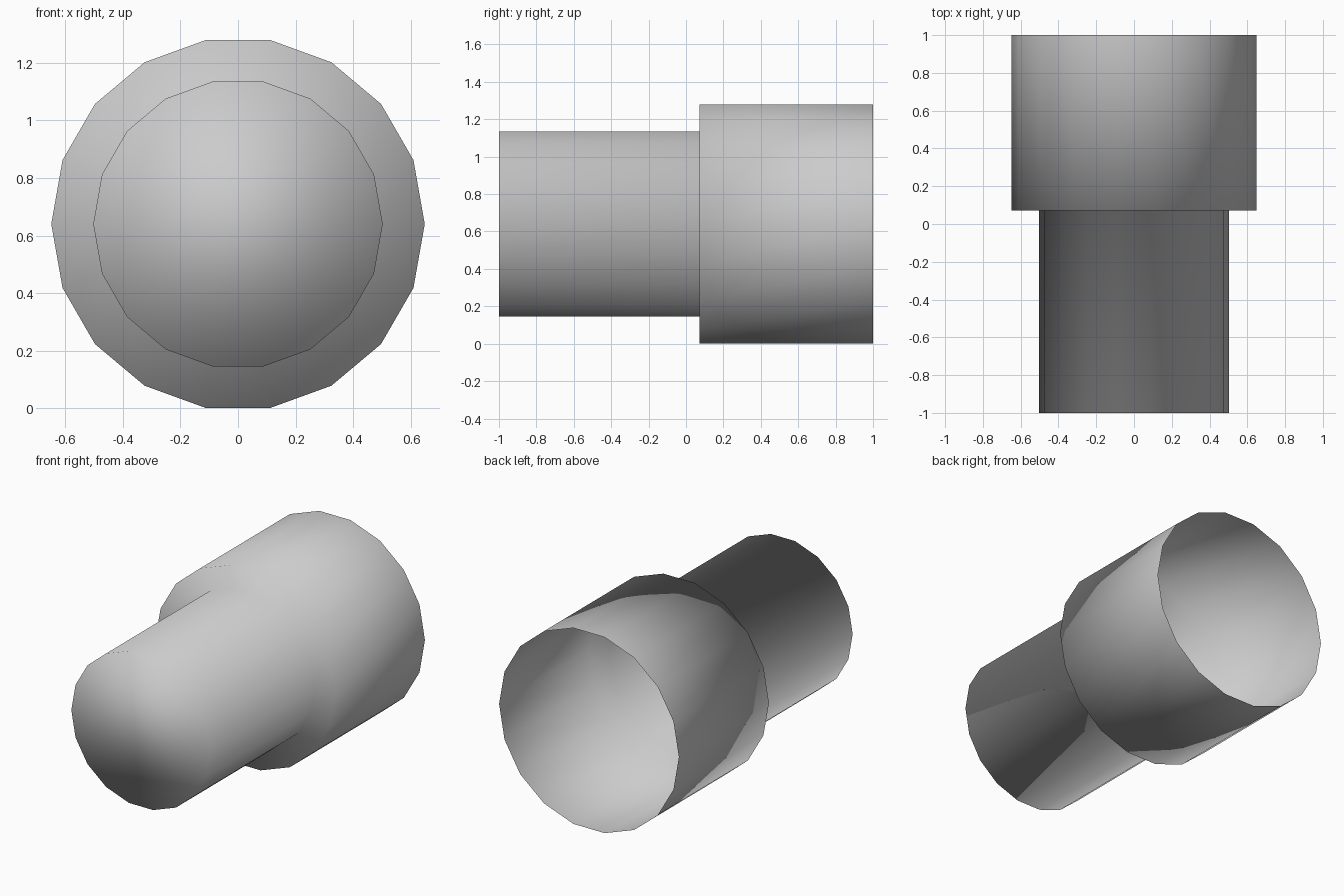
import bpy
import bmesh
from math import cos, sin, tau, radians

cube = bpy.data.objects.get("Cube")
if cube:
    bpy.data.objects.remove(cube, do_unlink=True)

SIDES = 18
AXIS_Z = 0.64

# Plain grey material
grey = bpy.data.materials.new("plain grey")
grey.use_nodes = True
colour = (0.6, 0.6, 0.6, 1)
grey.diffuse_color = colour
grey.node_tree.nodes["Principled BSDF"].inputs["Base Color"].default_value = colour

# Stepped shell profile: (radius, y) from the closed front to the open back
profile = [(0.503, -1), (0.503, 0.072), (0.649, 0.072), (0.649, 1)]

bm = bmesh.new()


def ring(radius, y):
    angles = [tau * i / SIDES for i in range(SIDES)]
    return [bm.verts.new((radius * cos(a), y, AXIS_Z + radius * sin(a))) for a in angles]


rings = [ring(r, y) for r, y in profile]

# Front end cap
bm.faces.new(rings[0])

# Narrow tube, step and wide tube
for near, far in zip(rings, rings[1:]):
    for i in range(SIDES):
        j = (i + 1) % SIDES
        bm.faces.new((near[i], far[i], far[j], near[j]))

# Smooth round walls, sharp rims
for face in bm.faces:
    face.smooth = True
for edge in bm.edges:
    edge.smooth = len(edge.link_faces) == 2 and edge.calc_face_angle() < radians(30)

mesh = bpy.data.meshes.new("stepped_tube")
bm.to_mesh(mesh)
bm.free()
mesh.materials.append(grey)
tube = bpy.data.objects.new("stepped_tube", mesh)
bpy.context.collection.objects.link(tube)
